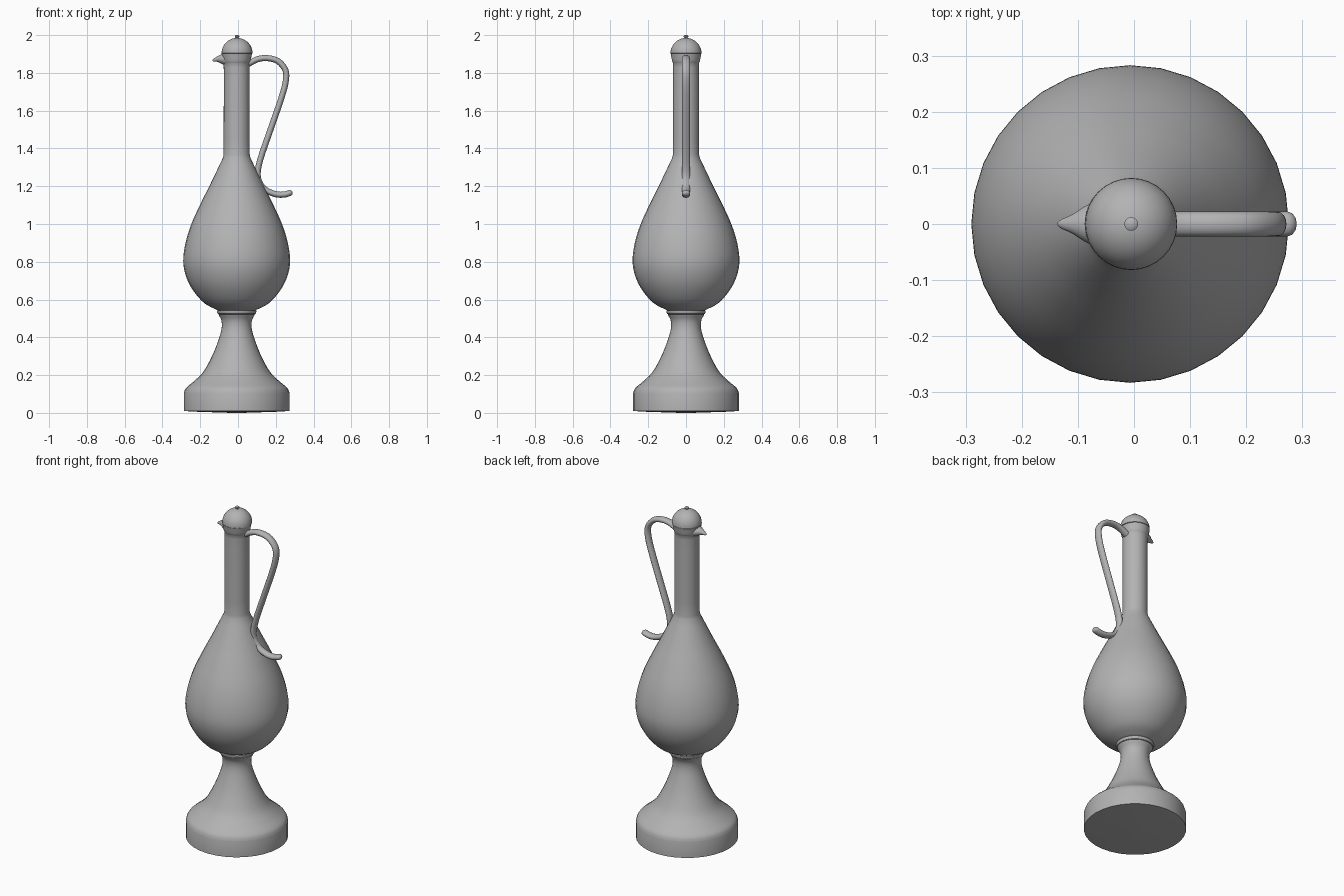
import bpy, bmesh, math
from mathutils import Vector

if "Cube" in bpy.data.objects:
    bpy.data.objects.remove(bpy.data.objects["Cube"])

CX = -0.007   # axis of the turned parts
SIDES = 32

# Dark grey metal
metal = bpy.data.materials.new("dark_grey")
metal.diffuse_color = (0.45, 0.45, 0.45, 1)
metal.use_nodes = True
metal.node_tree.nodes["Principled BSDF"].inputs["Base Color"].default_value = metal.diffuse_color


def smooth_path(pts, steps=4):
    """Catmull-Rom curve through the points."""
    p = [Vector(q) for q in pts]
    p = [2 * p[0] - p[1]] + p + [2 * p[-1] - p[-2]]
    out = []
    for a, b, c, d in zip(p, p[1:], p[2:], p[3:]):
        for i in range(steps):
            t = i / steps
            out.append(0.5 * (2 * b + (c - a) * t + (2 * a - 5 * b + 4 * c - d) * t**2
                              + (3 * b - a - 3 * c + d) * t**3))
    return [tuple(v) for v in out] + [tuple(p[-2])]


def loft(name, rings, angle=35):
    """Skin a list of closed rings and cap both ends."""
    bm = bmesh.new()
    loops = [[bm.verts.new(co) for co in ring] for ring in rings]
    for a, b in zip(loops, loops[1:]):
        for i in range(len(a)):
            j = (i + 1) % len(a)
            bm.faces.new((a[i], a[j], b[j], b[i]))
    bm.faces.new(loops[0][::-1])
    bm.faces.new(loops[-1])
    bmesh.ops.recalc_face_normals(bm, faces=bm.faces)
    mesh = bpy.data.meshes.new(name)
    bm.to_mesh(mesh)
    bm.free()
    mesh.materials.append(metal)
    ob = bpy.data.objects.new(name, mesh)
    bpy.context.collection.objects.link(ob)
    shade(ob, angle)
    return ob


def shade(ob, angle):
    bpy.ops.object.select_all(action='DESELECT')
    ob.select_set(True)
    bpy.context.view_layer.objects.active = ob
    bpy.ops.object.shade_smooth_by_angle(angle=math.radians(angle))


def turned(name, profile, cx=CX, angle=35):
    turn = [2 * math.pi * i / SIDES for i in range(SIDES)]
    return loft(name, [[(cx + r * math.cos(a), r * math.sin(a), z) for a in turn]
                       for r, z in profile], angle)


# Foot: low drum rising in a flared stem
stem = smooth_path([(0.28, 0.105), (0.268, 0.132), (0.228, 0.166), (0.184, 0.208),
                    (0.152, 0.258), (0.115, 0.336), (0.083, 0.43), (0.08, 0.485),
                    (0.097, 0.522)])
turned("foot", [(0.03, 0.0), (0.21, 0.006), (0.28, 0.01)] + stem)

# Collar between the stem and the body
turned("collar", [(0.09, 0.52), (0.1, 0.525), (0.104, 0.534), (0.104, 0.541), (0.09, 0.546)])

# Pear-shaped body with straight neck and flared lip
belly = smooth_path([(0.095, 0.541), (0.17, 0.58), (0.232, 0.65), (0.269, 0.725),
                     (0.283, 0.805), (0.271, 0.9), (0.24, 1.0), (0.19, 1.11),
                     (0.14, 1.21), (0.073, 1.35)])
lip = smooth_path([(0.069, 1.368), (0.0685, 1.6), (0.0685, 1.83), (0.073, 1.86),
                   (0.081, 1.902)], 3)
turned("body", belly + lip)

# Domed lid and its knob
dome = [(0.082 * math.cos(math.radians(a)), 1.904 + 0.081 * math.sin(math.radians(a)))
        for a in range(0, 89, 8)]
turned("lid", [(0.06, 1.903)] + dome, cx=-0.005)
turned("lid_knob", [(0.008, 1.98), (0.008, 1.987), (0.012, 1.99), (0.012, 1.996),
                    (0.006, 2.0)], cx=-0.005)

# Small beak spout narrowing to the left
spout = smooth_path([(-0.05, 0.048, 1.867, 0.035), (-0.085, 0.033, 1.873, 0.026),
                     (-0.11, 0.017, 1.873, 0.014), (-0.128, 0.009, 1.868, 0.008),
                     (-0.136, 0.003, 1.866, 0.003)], 3)
loft("spout", [[(x, ry * math.cos(a), z + rz * math.sin(a))
                for a in (2 * math.pi * i / 16 for i in range(16))]
               for x, ry, z, rz in spout], 50)

# S-shaped handle, oval in section, with a curled rounded tail
path = smooth_path([(0.05, 1.845), (0.103, 1.872), (0.156, 1.878), (0.212, 1.862),
                    (0.252, 1.812), (0.251, 1.745), (0.224, 1.65), (0.172, 1.5),
                    (0.119, 1.345), (0.104, 1.263), (0.118, 1.212), (0.15, 1.178),
                    (0.203, 1.157), (0.245, 1.156), (0.274, 1.164)])
end, d = Vector(path[-1]), (Vector(path[-1]) - Vector(path[-2])).normalized()
stations = [(Vector(p), 1.0) for p in path]
stations += [(end + d * 0.016 * math.sin(t), math.cos(t)) for t in (0.5, 1.0, 1.4)]
rings = []
for i, (p, s) in enumerate(stations):
    t = (stations[min(i + 1, len(stations) - 1)][0] - stations[max(i - 1, 0)][0]).normalized()
    rings.append([(p.x - t.y * 0.016 * s * math.cos(a), 0.022 * s * math.sin(a),
                   p.y + t.x * 0.016 * s * math.cos(a))
                  for a in (2 * math.pi * k / 16 for k in range(16))])
loft("handle", rings, 60)
